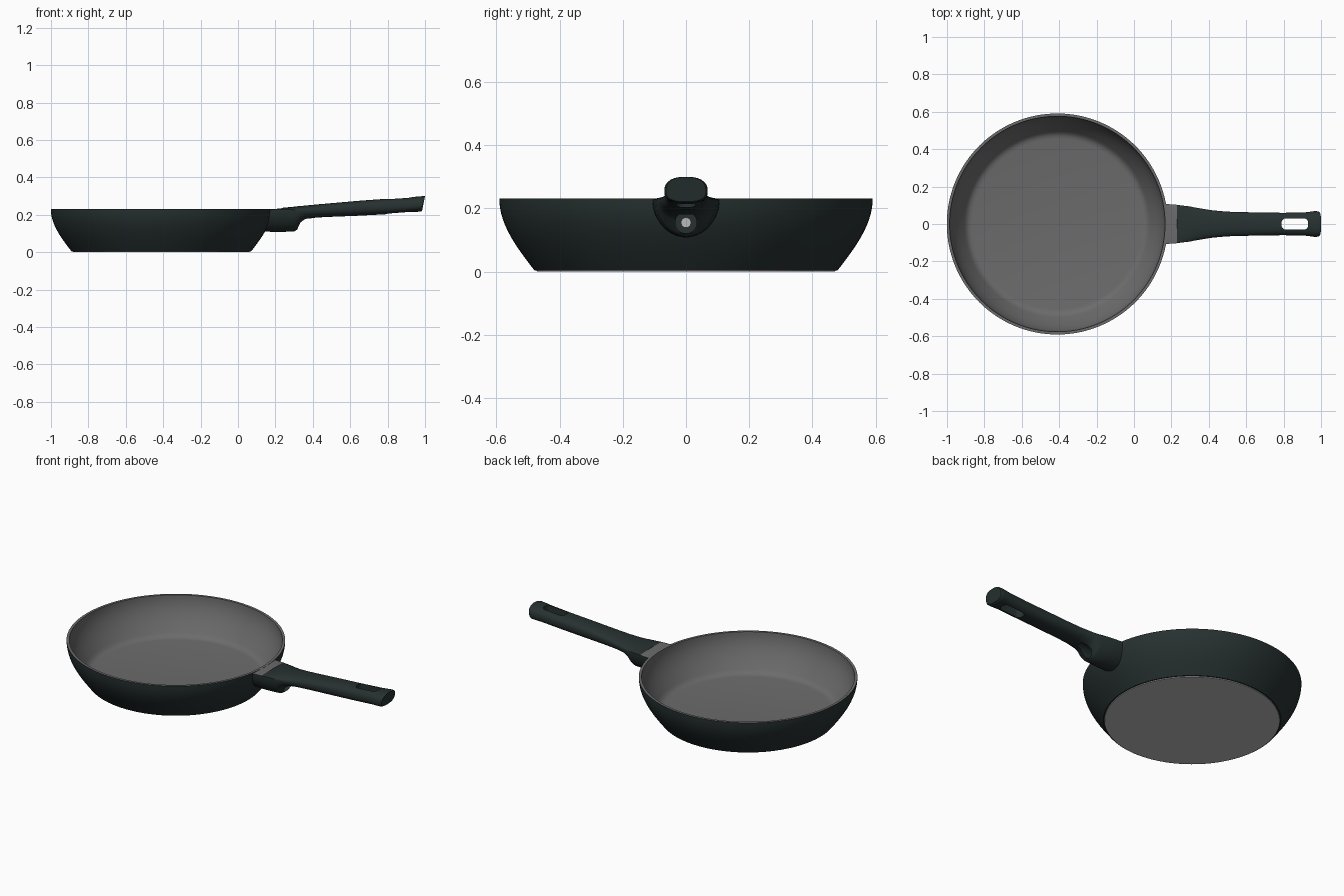
import bpy, bmesh, math
from math import sin, cos, pi

if "Cube" in bpy.data.objects:
    bpy.data.objects.remove(bpy.data.objects["Cube"])

CX = -0.41          # pan centre
RIM = 0.232         # pan height
N = 128             # lathe steps


def material(name, rgb):
    m = bpy.data.materials.new(name)
    m.diffuse_color = (*rgb, 1)
    m.use_nodes = True
    m.node_tree.nodes["Principled BSDF"].inputs["Base Color"].default_value = m.diffuse_color
    return m


DARK = material("dark green black", (0.020, 0.030, 0.030))
GREY = material("warm grey", (0.150, 0.148, 0.150))
STEEL = material("bare steel", (0.50, 0.50, 0.50))


def make_object(name, bm, mats):
    bmesh.ops.recalc_face_normals(bm, faces=bm.faces)
    me = bpy.data.meshes.new(name)
    bm.to_mesh(me)
    bm.free()
    ob = bpy.data.objects.new(name, me)
    bpy.context.collection.objects.link(ob)
    for m in mats:
        me.materials.append(m)
    return ob


def activate(ob):
    bpy.ops.object.select_all(action='DESELECT')
    ob.select_set(True)
    bpy.context.view_layer.objects.active = ob


def smooth(ob, deg=32):
    activate(ob)
    bpy.ops.object.shade_smooth_by_angle(angle=math.radians(deg))


def loft(bm, rings):
    faces = []
    for a, b in zip(rings, rings[1:]):
        for i in range(len(a)):
            j = (i + 1) % len(a)
            faces.append(bm.faces.new((a[i], a[j], b[j], b[i])))
    return faces


def outer_radius(z):
    return 0.477 + 0.114 * sin(min(max(z / RIM, 0), 1) * pi / 2)


# Pan: lathe of outer wall, rim, inner wall and floor, with a steel base
STEPS = 14
outer = [(outer_radius(z), z) for z in
         [0.004 + (RIM - 0.004) * i / STEPS for i in range(STEPS + 1)]]
inner = [(outer_radius(z) - 0.015, z) for z in
         [RIM - (RIM - 0.032) * i / STEPS for i in range(STEPS + 1)]]
profile = [(0.472, 0.0), (0.473, 0.004)] + outer + inner + [(0.472, 0.024), (0.455, 0.021)]
bm = bmesh.new()
rings = [[bm.verts.new((CX + r * cos(2 * pi * i / N), r * sin(2 * pi * i / N), z))
          for i in range(N)] for r, z in profile]
faces = loft(bm, rings)
base = bm.faces.new(rings[0])
bm.faces.new(rings[-1])
base.material_index = 2
for k, f in enumerate(faces):
    row = k // N
    f.material_index = 2 if row == 0 else 1 if row <= STEPS + 1 else 0
smooth(make_object("pan", bm, [GREY, DARK, STEEL]))

# Handle: loft of rounded sections (x, half width, top, widest height, bottom)
stations = [
    (0.170, 0.107, 0.2312, 0.228, 0.110), (0.190, 0.106, 0.2312, 0.228, 0.108),
    (0.230, 0.103, 0.2330, 0.228, 0.108), (0.235, 0.102, 0.2370, 0.228, 0.108),
    (0.300, 0.094, 0.2430, 0.225, 0.110), (0.318, 0.090, 0.2455, 0.223, 0.122),
    (0.335, 0.087, 0.2470, 0.223, 0.155), (0.360, 0.083, 0.2490, 0.222, 0.176),
    (0.420, 0.073, 0.2550, 0.225, 0.185), (0.500, 0.066, 0.2620, 0.230, 0.189),
    (0.650, 0.062, 0.2750, 0.238, 0.195), (0.800, 0.060, 0.2860, 0.243, 0.203),
    (0.920, 0.063, 0.2940, 0.250, 0.213), (0.970, 0.069, 0.2980, 0.253, 0.216),
    (0.992, 0.068, 0.3000, 0.253, 0.217), (1.000, 0.063, 0.2990, 0.253, 0.221)]
M = 40
bm = bmesh.new()
rings = []
for k, (x, w, zt, zc, zb) in enumerate(stations):
    p = 2 / (2 + 0.5 * min(max((x - 0.3) / 0.2, 0), 1))
    ring = []
    for i in range(M):
        c, s = cos(2 * pi * (i + 0.5) / M), sin(2 * pi * (i + 0.5) / M)
        y = math.copysign(w * abs(c) ** p, c)
        z = zc + (zt - zc if s > 0 else zb - zc) * abs(s) ** p
        px = x
        if k == 0:      # first ring follows the pan wall
            px = CX + math.sqrt(outer_radius(z) ** 2 - y * y) - 0.006
        elif x > 0.95:  # tip leans back towards the bottom
            px -= 0.2 * (zt - z) * (x - 0.95) / 0.05
        ring.append(bm.verts.new((px, y, z)))
    rings.append(ring)
loft(bm, rings)
hub = bm.verts.new((CX + outer_radius(0.19) - 0.006, 0, 0.19))   # cap hidden in the wall
for i in range(M):
    bm.faces.new((rings[0][i], rings[0][(i + 1) % M], hub))
bm.faces.new(rings[-1])
bmesh.ops.recalc_face_normals(bm, faces=bm.faces)
for f in bm.faces:      # grey bracket top beside the rim
    c = f.calc_center_median()
    f.material_index = 1 if f.normal.z > 0.6 and c.x < 0.231 else 0
handle = make_object("handle", bm, [DARK, GREY])


def cut(target, cutter):
    cutter.hide_render = True
    mod = target.modifiers.new("cut", 'BOOLEAN')
    mod.object = cutter
    mod.solver = 'EXACT'
    activate(target)
    bpy.ops.object.modifier_apply(modifier=mod.name)
    bpy.data.objects.remove(cutter)


# Hanging slot: rounded rectangle through the handle
bm = bmesh.new()
rings = []
for z in (0.1, 0.4):
    ring = []
    for q, (sx, sy) in enumerate([(1, 1), (-1, 1), (-1, -1), (1, -1)]):
        for i in range(7):
            a = (q + i / 6) * pi / 2
            ring.append(bm.verts.new((0.86 + sx * 0.048 + 0.023 * cos(a),
                                      sy * 0.007 + 0.023 * sin(a), z)))
    rings.append(ring)
loft(bm, rings)
bm.faces.new(rings[0])
bm.faces.new(rings[1])
cut(handle, make_object("slot_cutter", bm, [DARK]))


def cylinder_x(name, radius, x0, x1, z, mat):
    bpy.ops.mesh.primitive_cylinder_add(vertices=32, radius=radius, depth=x1 - x0,
                                        location=((x0 + x1) / 2, 0, z), rotation=(0, pi / 2, 0))
    ob = bpy.context.object
    ob.name = name
    ob.data.materials.append(mat)
    return ob


# Screw recess under the neck, with the screw head inside
cut(handle, cylinder_x("recess_cutter", 0.034, 0.262, 0.385, 0.155, DARK))
smooth(handle)
smooth(cylinder_x("screw", 0.016, 0.250, 0.270, 0.155, STEEL))
